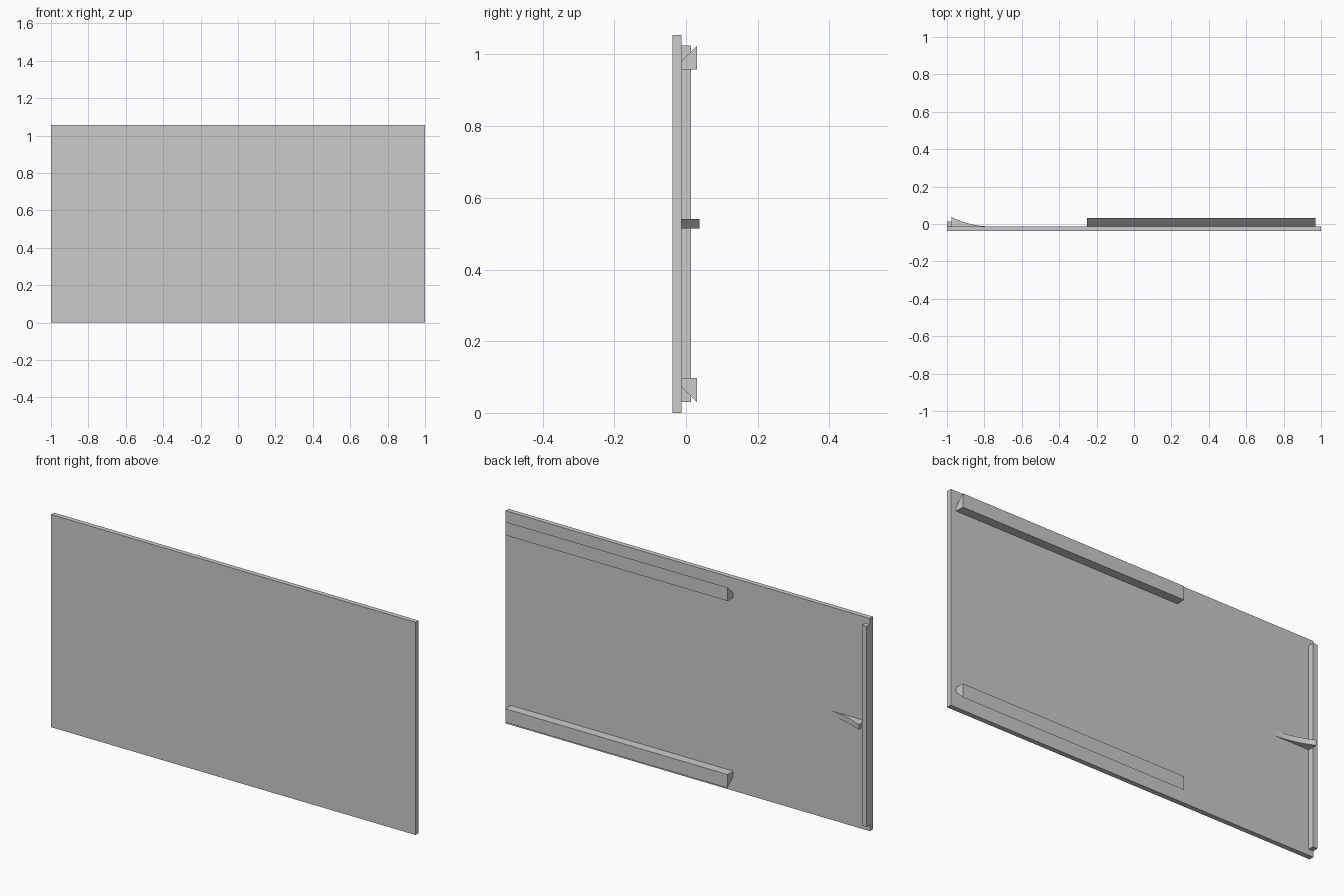
import bpy, bmesh
from mathutils import Vector

cube = bpy.data.objects.get("Cube")
if cube:
    bpy.data.objects.remove(cube, do_unlink=True)

# Single plain grey
grey = bpy.data.materials.new("light_grey")
grey.use_nodes = True
grey.diffuse_color = (0.6, 0.6, 0.6, 1)
grey.node_tree.nodes["Principled BSDF"].inputs["Base Color"].default_value = (0.6, 0.6, 0.6, 1)

HEIGHT = 1.055
FRONT, BACK = -0.037, -0.013   # front and back planes of the panel


def extrude(name, profile, direction):
    """Make a solid by sweeping a closed profile along a direction."""
    bm = bmesh.new()
    face = bm.faces.new([bm.verts.new(p) for p in profile])
    swept = bmesh.ops.extrude_face_region(bm, geom=[face])["geom"]
    moved = [v for v in swept if isinstance(v, bmesh.types.BMVert)]
    bmesh.ops.translate(bm, verts=moved, vec=Vector(direction))
    bmesh.ops.recalc_face_normals(bm, faces=bm.faces)
    mesh = bpy.data.meshes.new(name)
    bm.to_mesh(mesh)
    bm.free()
    mesh.materials.append(grey)
    obj = bpy.data.objects.new(name, mesh)
    bpy.context.collection.objects.link(obj)
    return obj


def slab(name, x0, x1, y0, y1, z0, z1):
    base = [(x0, y0, z0), (x1, y0, z0), (x1, y1, z0), (x0, y1, z0)]
    return extrude(name, base, (0, 0, z1 - z0))


# Flat front panel and the upright lip along one end of its back
slab("panel", -1, 1, FRONT, BACK, 0, HEIGHT)
slab("end_lip", -1, -0.975, BACK, 0.014, 0.03, HEIGHT - 0.03)

# Undercut rails, mirrored about mid height
section = [(BACK, 0.074), (0.031, 0.03), (0.031, 0.097), (BACK, 0.097)]
for name, flip in (("lower_rail", False), ("upper_rail", True)):
    profile = [(-0.25, y, HEIGHT - z if flip else z) for y, z in section]
    extrude(name, profile, (1.22, 0, 0))

# Catch with a concave ramp, rising towards the lip
STEPS = 12
z_low = HEIGHT / 2 - 0.013
ramp = [(-0.975 + 0.205 * (1 - i / STEPS), BACK + 0.05 * (i / STEPS) ** 2, z_low)
        for i in range(STEPS + 1)]
catch = extrude("catch_ramp", ramp + [(-0.975, BACK, z_low)], (0, 0, 0.026))
bpy.context.view_layer.objects.active = catch
catch.select_set(True)
bpy.ops.object.shade_smooth_by_angle()
